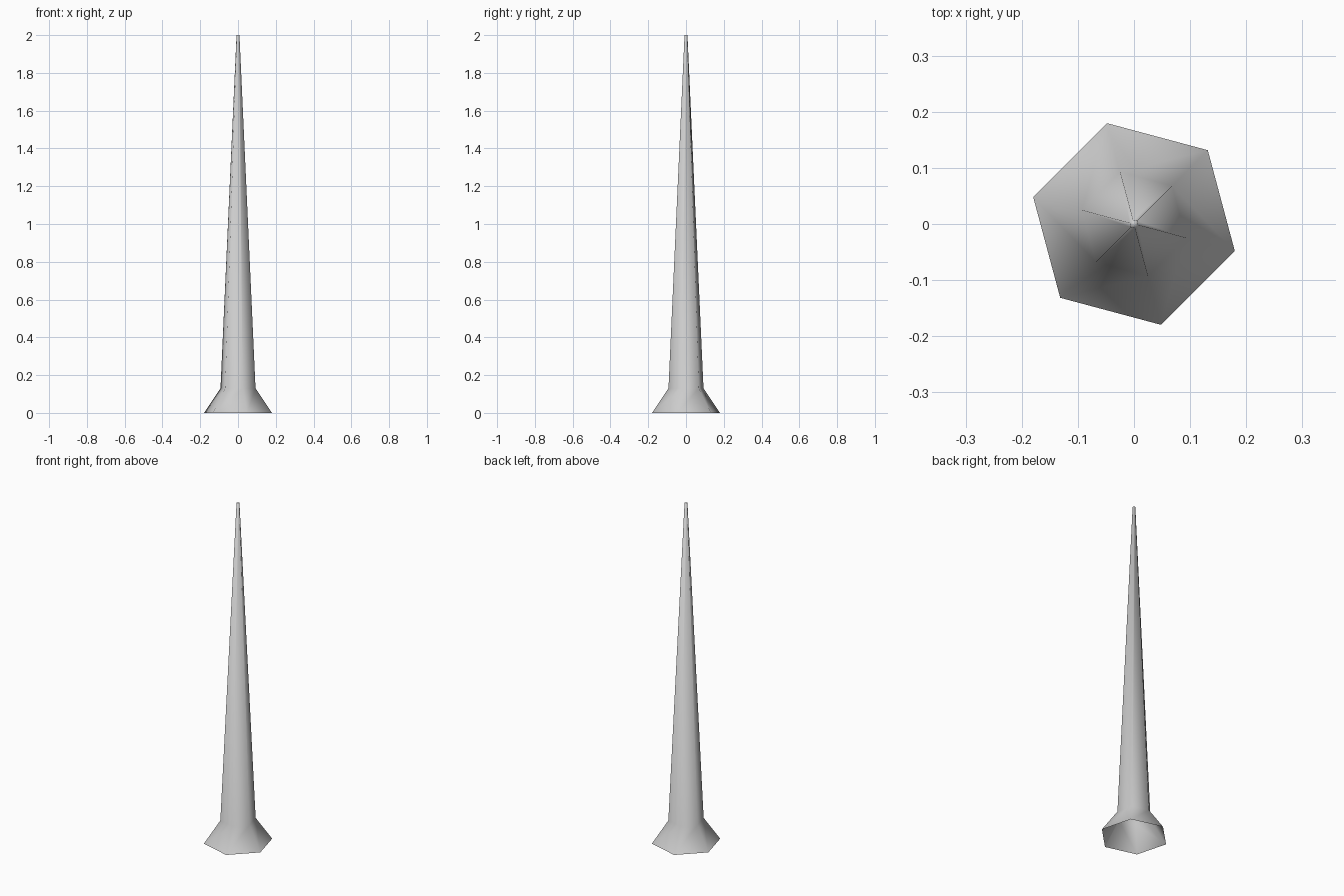
import bpy, bmesh, math

cube = bpy.data.objects.get("Cube")
if cube:
    bpy.data.objects.remove(cube, do_unlink=True)

# Plain grey material
grey = bpy.data.materials.new("light grey")
grey.use_nodes = True
colour = (0.6, 0.6, 0.6, 1)
grey.diffuse_color = colour
grey.node_tree.nodes["Principled BSDF"].inputs["Base Color"].default_value = colour

# Six-sided spike: flared open foot, long taper, small closed tip
SIDES = 6
TURN = math.radians(45)
PROFILE = [(0.186, 0), (0.096, 0.13), (0.008, 2)]  # radius, height

bm = bmesh.new()
rings = []
for radius, height in PROFILE:
    angles = [TURN + math.tau * i / SIDES for i in range(SIDES)]
    rings.append([bm.verts.new((radius * math.cos(a), radius * math.sin(a), height))
                  for a in angles])
for low, high in zip(rings, rings[1:]):
    for i in range(SIDES):
        j = (i + 1) % SIDES
        bm.faces.new((low[i], low[j], high[j], high[i]))
bm.faces.new(rings[-1])
for face in bm.faces:
    face.smooth = True

mesh = bpy.data.meshes.new("spike")
bm.to_mesh(mesh)
bm.free()
mesh.materials.append(grey)
spike = bpy.data.objects.new("spike", mesh)
bpy.context.collection.objects.link(spike)
